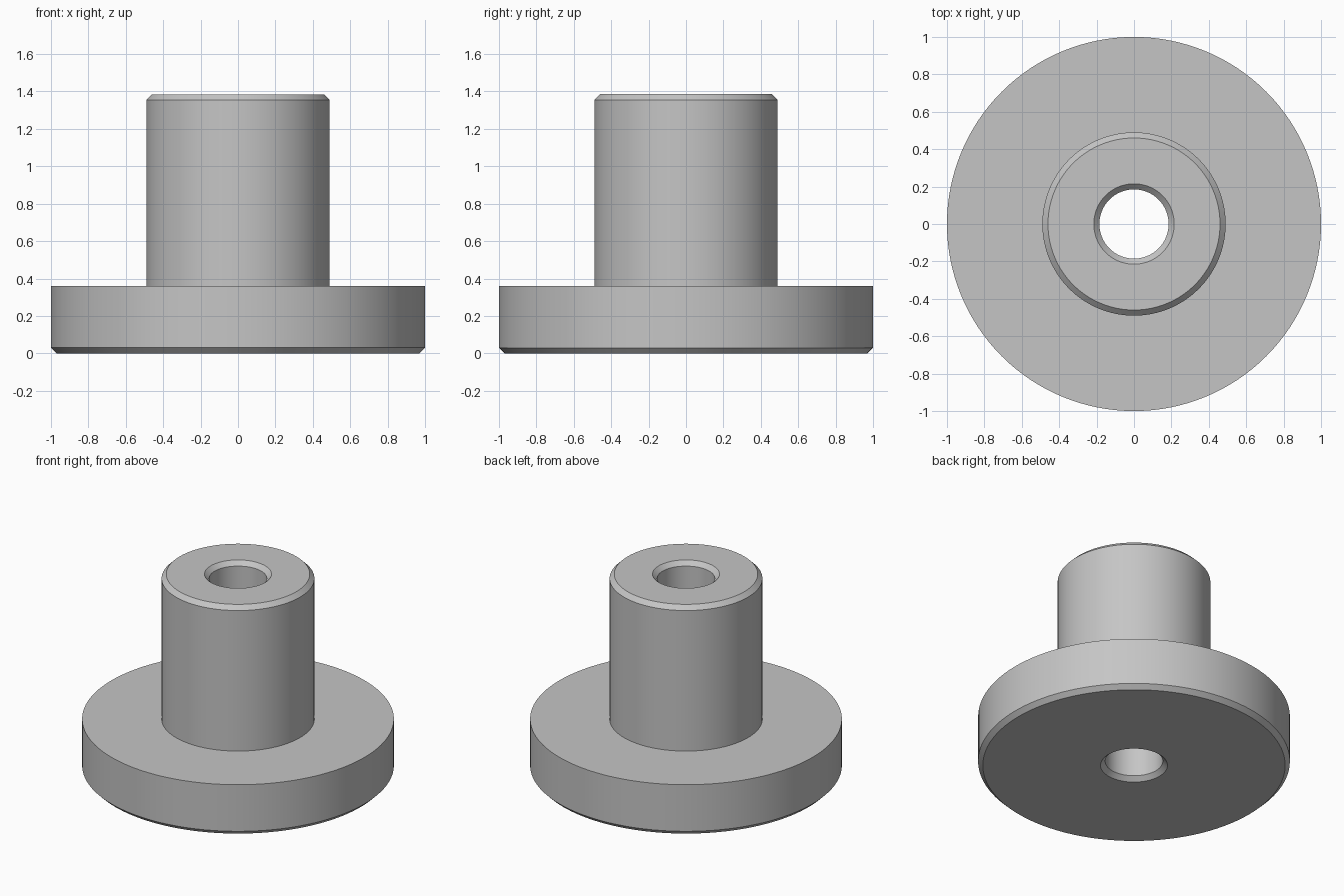
import bpy, bmesh
from math import cos, sin, tau, radians

cube = bpy.data.objects.get("Cube")
if cube:
    bpy.data.objects.remove(cube, do_unlink=True)

SEGMENTS = 128
BORE, HUB, FLANGE = 0.185, 0.49, 1.0
FLANGE_TOP, TOP = 0.36, 1.385
CHAMFER = 0.03

# Single plain metal colour
metal = bpy.data.materials.new("grey metal")
metal.use_nodes = True
grey = (0.56, 0.56, 0.56, 1)
metal.diffuse_color = grey
metal.node_tree.nodes["Principled BSDF"].inputs["Base Color"].default_value = grey


def lathe(name, profile, material):
    """Revolve a closed (radius, height) profile around z."""
    bm = bmesh.new()
    rings = [[bm.verts.new((r * cos(tau * i / SEGMENTS), r * sin(tau * i / SEGMENTS), z))
              for i in range(SEGMENTS)] for r, z in profile]
    for k, lower in enumerate(rings):
        upper = rings[(k + 1) % len(rings)]
        for i in range(SEGMENTS):
            j = (i + 1) % SEGMENTS
            bm.faces.new((lower[i], lower[j], upper[j], upper[i]))
    bmesh.ops.recalc_face_normals(bm, faces=bm.faces)
    mesh = bpy.data.meshes.new(name)
    bm.to_mesh(mesh)
    bm.free()
    mesh.materials.append(material)
    obj = bpy.data.objects.new(name, mesh)
    bpy.context.collection.objects.link(obj)
    bpy.ops.object.select_all(action="DESELECT")
    obj.select_set(True)
    bpy.context.view_layer.objects.active = obj
    bpy.ops.object.shade_smooth_by_angle(angle=radians(30))
    return obj


# Flanged bushing: chamfered flange, hub and through bore
lathe("flanged_bushing", [
    (BORE + CHAMFER, 0),
    (FLANGE - CHAMFER, 0),
    (FLANGE, CHAMFER),
    (FLANGE, FLANGE_TOP),
    (HUB, FLANGE_TOP),
    (HUB, TOP - CHAMFER),
    (HUB - CHAMFER, TOP),
    (BORE + CHAMFER, TOP),
    (BORE, TOP - CHAMFER),
    (BORE, CHAMFER),
], metal)
